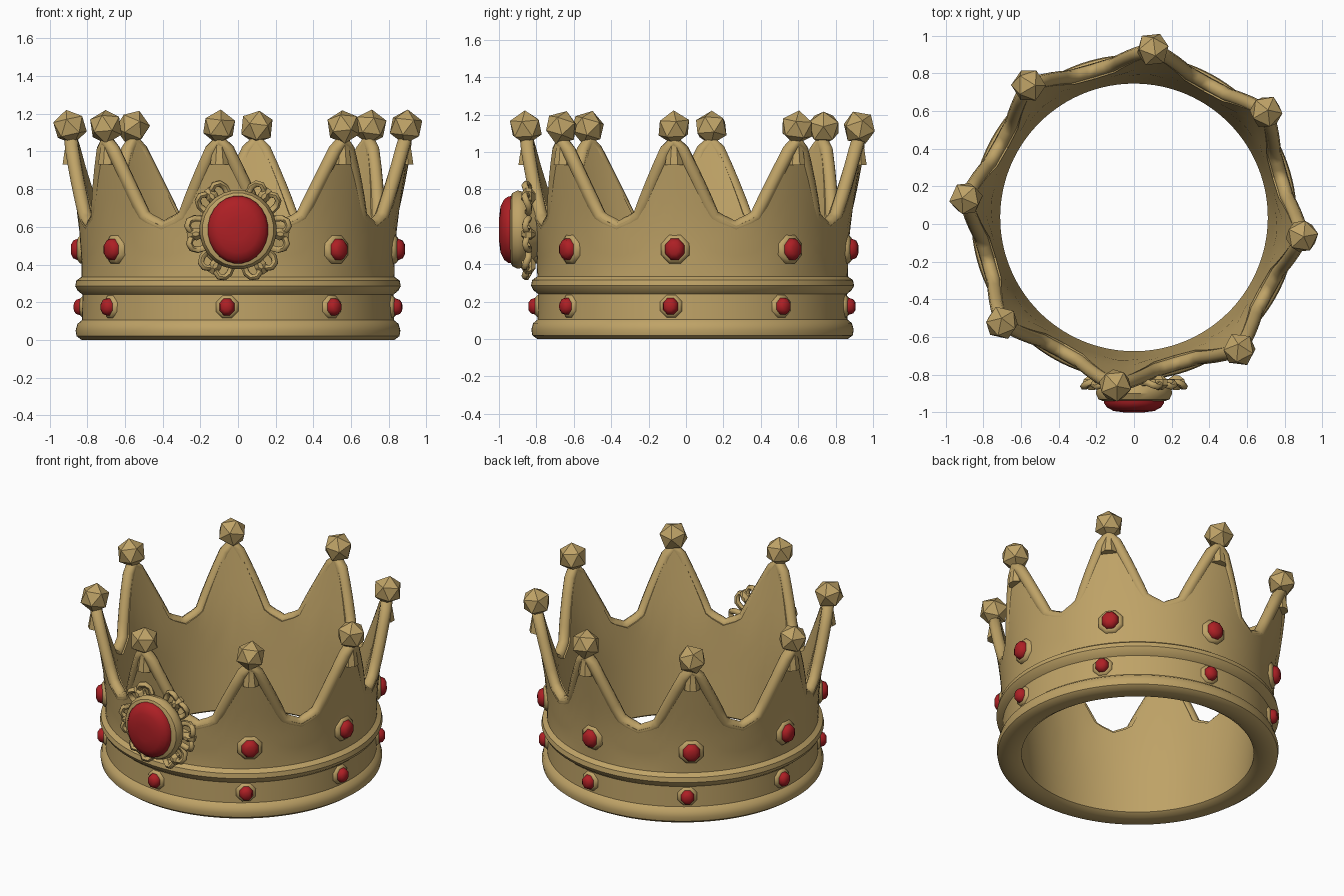
import bpy, bmesh, math, random
from mathutils import Matrix, Vector

if "Cube" in bpy.data.objects:
    bpy.data.objects.remove(bpy.data.objects["Cube"])

random.seed(4)
CX, CY = 0.0, 0.035          # ring centre
POINTS, OFFSET = 8, -6.4     # crown points and their angular offset


def material(name, rgb):
    m = bpy.data.materials.new(name)
    m.diffuse_color = (*rgb, 1)
    m.use_nodes = True
    m.node_tree.nodes["Principled BSDF"].inputs["Base Color"].default_value = m.diffuse_color
    return m


GOLD = material("gold", (0.52, 0.365, 0.135))
RED = material("ruby red", (0.42, 0.014, 0.018))


def finish(name, mesh, mat, angle=40):
    mesh.materials.clear()
    mesh.materials.append(mat)
    ob = bpy.data.objects.new(name, mesh)
    bpy.context.collection.objects.link(ob)
    bpy.ops.object.select_all(action='DESELECT')
    ob.select_set(True)
    bpy.context.view_layer.objects.active = ob
    if angle:
        bpy.ops.object.shade_smooth_by_angle(angle=math.radians(angle))
    return ob


def from_bmesh(name, bm, mat, angle=40):
    bmesh.ops.recalc_face_normals(bm, faces=bm.faces)
    me = bpy.data.meshes.new(name)
    bm.to_mesh(me)
    bm.free()
    return finish(name, me, mat, angle)


def lathe(name, profile, sides, matrix, mat, angle=40, sx=1, sy=1):
    """Turned solid: profile of (radius, height), capped at both ends."""
    bm = bmesh.new()
    rings = []
    for r, h in profile:
        rings.append([bm.verts.new(matrix @ Vector((
            sx * r * math.cos(math.tau * (i + .5) / sides),
            sy * r * math.sin(math.tau * (i + .5) / sides), h))) for i in range(sides)])
    for a, b in zip(rings, rings[1:]):
        for i in range(sides):
            j = (i + 1) % sides
            bm.faces.new((a[i], a[j], b[j], b[i]))
    bm.faces.new(rings[0])
    bm.faces.new(rings[-1])
    return from_bmesh(name, bm, mat, angle)


def tube(name, pts, radius, mat, res=2):
    """Closed round wire through the points."""
    cu = bpy.data.curves.new(name + "_path", 'CURVE')
    cu.dimensions = '3D'
    cu.bevel_depth = radius
    cu.bevel_resolution = res
    sp = cu.splines.new('POLY')
    sp.points.add(len(pts) - 1)
    for p, co in zip(sp.points, pts):
        p.co = (*co, 1)
    sp.use_cyclic_u = True
    tmp = bpy.data.objects.new(name + "_tmp", cu)
    bpy.context.collection.objects.link(tmp)
    bpy.context.view_layer.update()
    dg = bpy.context.evaluated_depsgraph_get()
    me = bpy.data.meshes.new_from_object(tmp.evaluated_get(dg))
    bpy.data.objects.remove(tmp)
    return finish(name, me, mat, 60)


def lerp(x, x0, x1, a, b):
    return a + (b - a) * (x - x0) / (x1 - x0)


def outer(z):
    return lerp(z, .35, .62, .825, .845) if z < .62 else lerp(z, .62, 1.1, .845, .92)


def inner(z):
    return lerp(z, 0, .62, .71, .765) if z < .62 else lerp(z, .62, 1.1, .765, .865)


def top(t):
    """Height of the rim: t = 0 at a point, 1 in the middle of a dip."""
    if t < .05:
        return 1.07
    if t < .64:
        return lerp(t, .05, .64, 1.07, .655)
    return lerp(t, .64, 1, .655, .605)


def polar(deg, r, z):
    a = math.radians(deg)
    return Vector((CX + r * math.cos(a), CY + r * math.sin(a), z))


def outward(deg, r, z):
    """Frame on the wall: local z points outwards, local y points up."""
    a = math.radians(deg)
    n = Vector((math.cos(a), math.sin(a), 0))
    x = Vector((-n.y, n.x, 0))
    m = Matrix((x, (0, 0, 1), n)).transposed().to_4x4()
    m.translation = polar(deg, r, z)
    return m


# Crown band and pointed wall, one closed section swept round the ring
STEPS = 16
columns = [(OFFSET + 45 * k + 45 * s / STEPS, min(s, STEPS - s) / (STEPS / 2))
           for k in range(POINTS) for s in range(STEPS)]
lower = [(.71, .02), (.74, 0), (.83, 0), (.857, .02), (.862, .05), (.852, .085), (.828, .105),
         (.825, .24), (.85, .26), (.864, .285), (.858, .315), (.83, .335)]
bm = bmesh.new()
rings = []
for deg, t in columns:
    h = top(t)
    section = list(lower)
    for f in (.2, .4, .6, .8, 1):
        z = lerp(f, 0, 1, .335, h)
        section.append((outer(z), z))
    for f in (1, .75, .5, .25):
        z = lerp(f, 0, 1, .1, h)
        section.append((inner(z), z))
    rings.append([bm.verts.new(polar(deg, r, z)) for r, z in section])
for a, b in zip(rings, rings[1:] + rings[:1]):
    for i in range(len(a)):
        j = (i + 1) % len(a)
        bm.faces.new((a[i], b[i], b[j], a[j]))
from_bmesh("crown_wall", bm, GOLD)

# Rolled edge following the points and dips
tube("rolled_rim", [polar(d, (outer(top(t)) + inner(top(t))) / 2 + .004, top(t) - .01)
                    for d, t in columns], .038, GOLD)

# Knobs, necks and gems repeated at each point
small_gem = [(.75, -.03), (1, 0), (.8, .03), (.45, .042)]
low_angles = (-8, 35, 82, 127, 172, 215, 266, 307)
for k in range(POINTS):
    deg = OFFSET + 45 * k
    lathe(f"point_neck_{k}", [(.07, .93), (.055, 1.0), (.04, 1.06), (.06, 1.1)], 8,
          Matrix.Translation(polar(deg, .888, 0)), GOLD, sx=.75, sy=.75)
    bm = bmesh.new()
    spin = Matrix.Rotation(random.uniform(0, 6), 4, 'Z') @ Matrix.Rotation(random.uniform(0, 1), 4, 'X')
    bmesh.ops.create_icosphere(bm, subdivisions=1, radius=.093,
                               matrix=Matrix.Translation(polar(deg, .897, 1.13)) @ spin)
    from_bmesh(f"point_knob_{k}", bm, GOLD, 30)
    for row, ang, z, r, wall in (("upper", deg, .48, .058, .838), ("lower", low_angles[k], .175, .046, .826)):
        lathe(f"{row}_gem_setting_{k}", [(r * 1.45, -.03), (r * 1.4, .002), (r * 1.08, .016)], 8,
              outward(ang, wall, z), GOLD, 50)
        lathe(f"{row}_gem_{k}", [(q * r, hh) for q, hh in small_gem], 8,
              outward(ang, wall + .01, z), RED, 50, sy=1.1)

# Front brooch: gold bezel with a large oval ruby
front = outward(-90, 0, .585)
lathe("brooch_bezel", [(.13, .82), (.17, .87), (.197, .90), (.205, .935), (.19, .965), (.165, .975)],
      24, front, GOLD, sy=1.03)
lathe("brooch_ruby", [(.162, .96), (.16, .985), (.145, 1.008), (.11, 1.027), (.05, 1.035)],
      24, front, RED, 50, sy=1.12)

# Six bows of looped wire round the bezel, each a pair of petals and a bud
for k, deg in enumerate((52, 128, 186, 238, 302, -6)):
    base = front @ Matrix.Rotation(math.radians(deg), 4, 'Z')
    for side in (-1, 1):
        petal = []
        for i in range(10):
            a = math.tau * i / 10
            u, v = .205 + .06 * math.cos(a), side * .047 + .036 * math.sin(a) * (1 + .3 * math.cos(a))
            petal.append(base @ Vector((u, v, .885 + .012 * math.cos(2 * a))))
        tube(f"brooch_petal_{k}_{'ab'[side > 0]}", petal, .018, GOLD, 1)
    lathe(f"brooch_bud_{k}", [(.015, .84), (.038, .86), (.042, .89), (.015, .915)], 6,
          base @ Matrix.Translation((.225, 0, 0)), GOLD, 30, sx=1.3, sy=.8)
